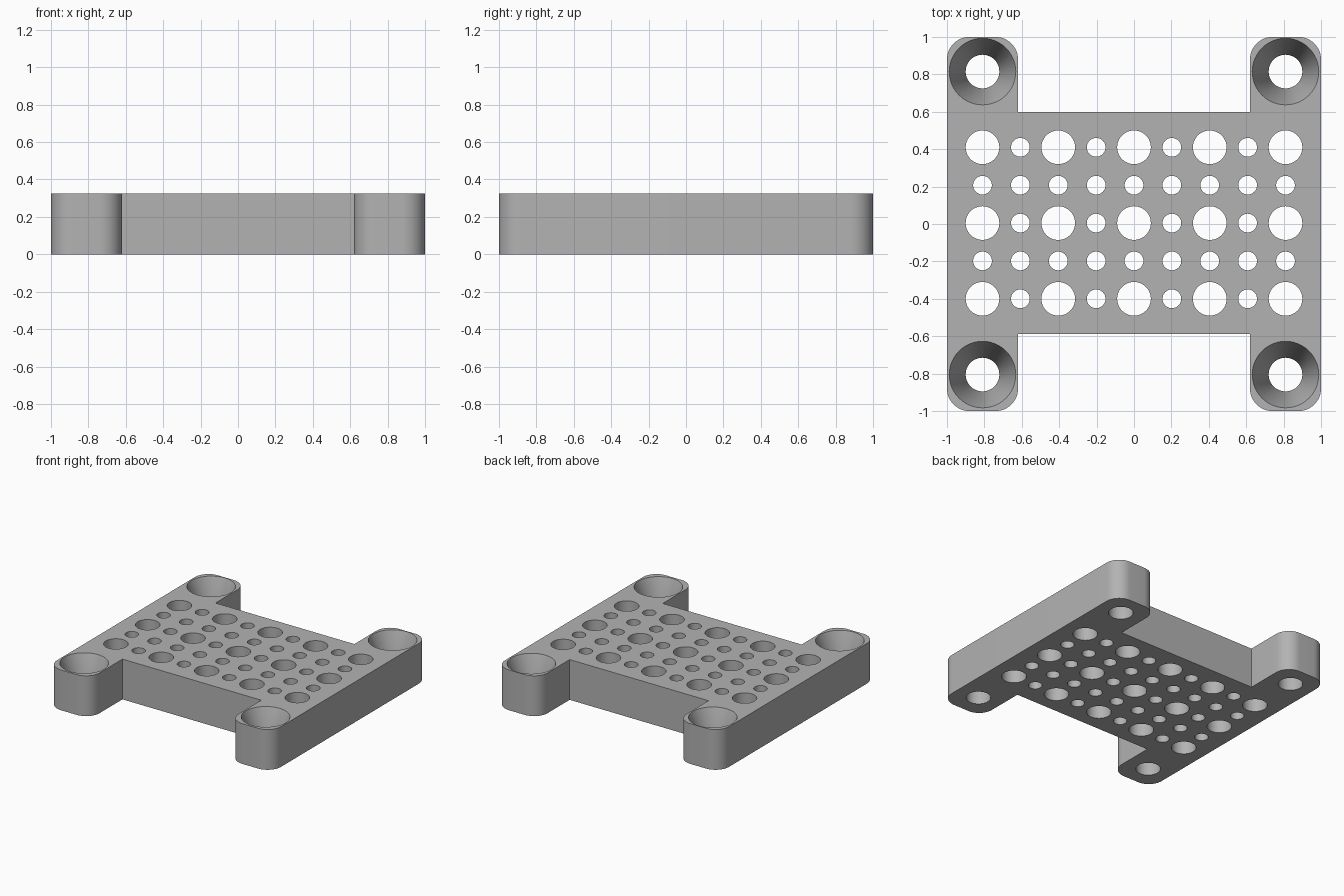
import bpy, bmesh, math
from mathutils import Matrix, Vector

HEIGHT = 0.325
LEG_X, NOTCH_Y, RADIUS = 0.62, 0.593, 0.12   # inner leg edge, notch depth, corner rounding
PITCH, SHIFT = 0.405, 0.005                  # hole grid spacing and its offset in y
BIG, SMALL, RIM = 0.09, 0.05, 0.178          # hole and countersink radii
SINK = 0.26                                  # countersink depth

cube = bpy.data.objects.get("Cube")
if cube:
    bpy.data.objects.remove(cube, do_unlink=True)

grey = bpy.data.materials.new("plain grey")
grey.use_nodes = True
colour = (0.45, 0.45, 0.45, 1)
grey.diffuse_color = colour
grey.node_tree.nodes["Principled BSDF"].inputs["Base Color"].default_value = colour


def make_object(name, bm):
    bmesh.ops.recalc_face_normals(bm, faces=bm.faces)
    mesh = bpy.data.meshes.new(name)
    bm.to_mesh(mesh)
    bm.free()
    mesh.materials.append(grey)
    obj = bpy.data.objects.new(name, mesh)
    bpy.context.collection.objects.link(obj)
    return obj


def arc(cx, cy, start, steps=12):
    return [(cx + RADIUS * math.cos(start + math.pi / 2 * i / steps),
             cy + RADIUS * math.sin(start + math.pi / 2 * i / steps)) for i in range(steps + 1)]


def add_cutter(bm, x, y, z0, z1, r0, r1, sides=48):
    bmesh.ops.create_cone(bm, cap_ends=True, segments=sides, radius1=r0, radius2=r1,
                          depth=z1 - z0, matrix=Matrix.Translation((x, y, (z0 + z1) / 2)))


# H-shaped plate: one quarter outline, turned half round for the opposite side
half = ([(1, 0)] + arc(1 - RADIUS, 1 - RADIUS, 0)
        + arc(LEG_X + RADIUS, 1 - RADIUS, math.pi / 2) + [(LEG_X, NOTCH_Y + SHIFT)]
        + [(-LEG_X, NOTCH_Y + SHIFT)] + arc(-LEG_X - RADIUS, 1 - RADIUS, 0)
        + arc(-1 + RADIUS, 1 - RADIUS, math.pi / 2))
turned = [(-x, -y + (2 * SHIFT if abs(y) < 0.7 and y else 0)) for x, y in half]
bm = bmesh.new()
base = bm.faces.new([bm.verts.new((x, y, 0)) for x, y in half + turned])
top = bmesh.ops.extrude_face_region(bm, geom=[base])["geom"]
bmesh.ops.translate(bm, vec=Vector((0, 0, HEIGHT)),
                    verts=[v for v in top if isinstance(v, bmesh.types.BMVert)])
plate = make_object("mounting_plate", bm)

# Straight holes: large ones on the main grid, small ones in between
holes = bmesh.new()
for i in range(-4, 5):
    for j in range(-2, 3):
        r = BIG if i % 2 == 0 and j % 2 == 0 else SMALL
        add_cutter(holes, i * PITCH / 2, j * PITCH / 2 + SHIFT, -0.1, HEIGHT + 0.1, r, r)

# Corner screw holes
sinks = bmesh.new()
for sx in (-1, 1):
    for sy in (-1, 1):
        x, y = sx * 2 * PITCH, sy * 2 * PITCH + SHIFT
        add_cutter(holes, x, y, -0.1, HEIGHT + 0.1, BIG, BIG)
        # cone continues past the top so its rim lands on the surface
        slope = (RIM - BIG) / SINK
        add_cutter(sinks, x, y, HEIGHT - SINK, HEIGHT + 0.02, BIG, RIM + slope * 0.02)

cutters = [make_object("hole_cutter", holes), make_object("countersink_cutter", sinks)]
for cutter in cutters:
    cutter.hide_render = True
    mod = plate.modifiers.new(cutter.name, "BOOLEAN")
    mod.operation, mod.solver, mod.object = "DIFFERENCE", "EXACT", cutter

# Bake the cuts and drop the helpers
bpy.ops.object.select_all(action="DESELECT")
plate.select_set(True)
bpy.context.view_layer.objects.active = plate
for mod in list(plate.modifiers):
    bpy.ops.object.modifier_apply(modifier=mod.name)
for cutter in cutters:
    bpy.data.objects.remove(cutter, do_unlink=True)
bpy.ops.object.shade_smooth_by_angle(angle=math.radians(30))
